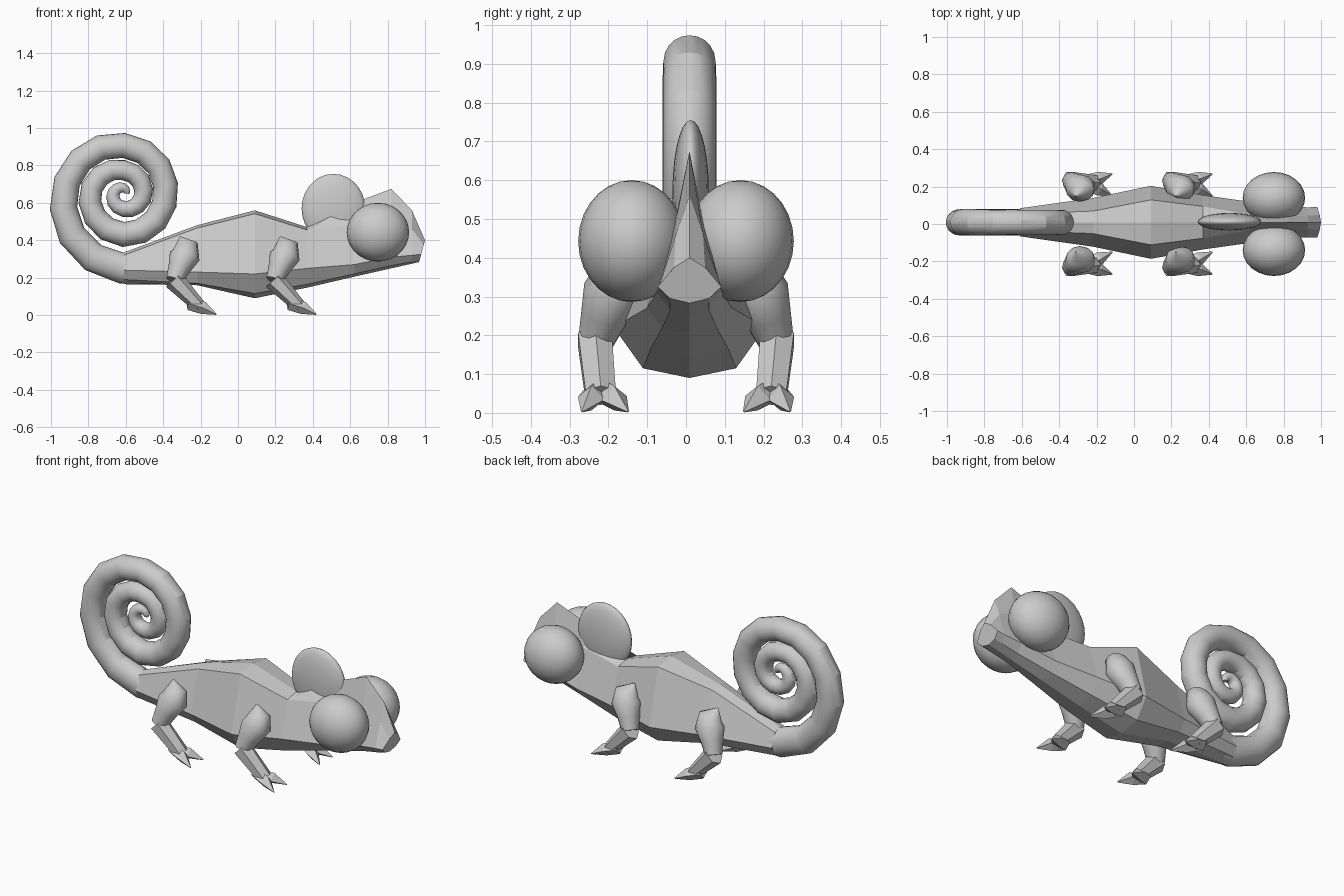
import bpy, bmesh, math
from mathutils import Vector

if "Cube" in bpy.data.objects:
    bpy.data.objects.remove(bpy.data.objects["Cube"])


def loft(name, rings, smooth=False):
    """Skin a list of equal-length rings and cap both ends."""
    bm = bmesh.new()
    vs = [[bm.verts.new(p) for p in r] for r in rings]
    n = len(rings[0])
    for a, b in zip(vs, vs[1:]):
        for i in range(n):
            j = (i + 1) % n
            bm.faces.new((a[i], a[j], b[j], b[i]))
    bm.faces.new(vs[0])
    bm.faces.new(vs[-1])
    bmesh.ops.recalc_face_normals(bm, faces=bm.faces)
    me = bpy.data.meshes.new(name)
    bm.to_mesh(me)
    bm.free()
    ob = bpy.data.objects.new(name, me)
    bpy.context.collection.objects.link(ob)
    for f in me.polygons:
        f.use_smooth = smooth and len(f.vertices) == 4
    return ob


def tube(name, path, sides, smooth=False):
    """path: (x, y, z, radius in the xz plane, radius along y)."""
    pts = [Vector(p[:3]) for p in path]
    rings = []
    for i, p in enumerate(path):
        t = pts[min(i + 1, len(pts) - 1)] - pts[max(i - 1, 0)]
        n = t.cross(Vector((0, 1, 0))).normalized()
        b = n.cross(t).normalized()
        rings.append([pts[i] + n * p[3] * math.cos(k * math.tau / sides)
                      + b * p[4] * math.sin(k * math.tau / sides) for k in range(sides)])
    return loft(name, rings, smooth)


def ball(name, loc, scale, segs=24, rings=14):
    bpy.ops.mesh.primitive_uv_sphere_add(segments=segs, ring_count=rings, location=loc)
    ob = bpy.context.object
    ob.name = name
    ob.scale = scale
    bpy.ops.object.shade_smooth()
    return ob


CY = 0.009

# body and head: x, top z, shoulder (y, z), widest (y, z), belly edge (y, z), bottom z
stations = [
    (-0.61, .335, .045, .32, .075, .24, .05, .19, .165),
    (-0.22, .48, .06, .465, .13, .23, .09, .17, .16),
    (0.09, .56, .12, .542, .195, .22, .12, .115, .09),
    (0.37, .47, .085, .455, .145, .25, .10, .165, .147),
    (0.62, .60, .04, .48, .11, .27, .07, .22, .205),
    (0.82, .675, .03, .52, .085, .31, .05, .265, .25),
    (0.93, .56, .035, .46, .08, .32, .05, .285, .275),
    (0.97, .40, .04, .375, .082, .325, .05, .295, .283),
]
body = []
for x, zt, ys, zs, yw, zw, yl, zl, zb in stations:
    half = [(ys, zs), (yw, zw), (yl, zl)]
    prof = [(0, zt)] + half + [(0, zb)] + [(-y, z) for y, z in reversed(half)]
    lean = 0.27 if x > 0.95 else 0
    body.append([(x + lean * (z - .29), y + CY, z) for y, z in prof])
loft("body_and_head", body)

# coiled tail: radii given at each quarter turn
coil = [.397, .318, .262, .225, .214, .18, .13, .107, .077, .055, .035, .015]
thick = [.082, .072, .067, .067, .067, .060, .054, .050, .043, .035, .026, .012]
path = [(-0.56, CY, .25, .08, .07)]
per_turn = 14
steps = int(per_turn * (len(coil) - 1) / 4)
for i in range(steps + 1):
    q = min(i * 4 / per_turn, len(coil) - 1.001)
    k, f = int(q), q - int(q)
    r = coil[k] + (coil[k + 1] - coil[k]) * f
    w = thick[k] + (thick[k + 1] - thick[k]) * f
    a = -math.pi / 2 - q * math.pi / 2
    path.append((-0.612 + r * math.cos(a), CY, 0.645 + r * math.sin(a), w, min(w, .07)))
tail = tube("tail", path, 20, True)
bpy.ops.object.select_all(action='DESELECT')
tail.select_set(True)
bpy.context.view_layer.objects.active = tail
bpy.ops.object.shade_smooth_by_angle(angle=math.radians(22))

# head crest
ball("crest", (0.51, 0.012, 0.57), (0.17, 0.047, 0.185))

for side, tag in ((1, "left"), (-1, "right")):
    # eyes
    ball("eye_" + tag, (0.748, side * 0.14, 0.443), (0.167, 0.138, 0.157))
    # legs: smooth thigh, faceted shin, two split toes
    for dx, pos in ((0, "back"), (0.535, "front")):
        def move(pts):
            return [(x + dx, side * y, z, a, b) for x, y, z, a, b in pts]
        leg = f"{pos}_{tag}"
        tube("thigh_" + leg, move([
            (-.31, .15, .418, .004, .004), (-.28, .175, .37, .066, .055),
            (-.285, .19, .315, .082, .075), (-.315, .21, .25, .06, .062),
            (-.34, .232, .185, .046, .047)]), 12, True)
        tube("shin_" + leg, move([
            (-.345, .235, .19, .056, .05), (-.205, .22, .045, .036, .045)]), 6)
        for toe, ty in (("outer", .268), ("inner", .15)):
            tube(f"{toe}_toe_{leg}", move([
                (-.26, .226, .06, .034, .036), (-.185, (.22 + ty) / 2, .038, .034, .036),
                (-.116, ty, .004, .003, .003)]), 4)
